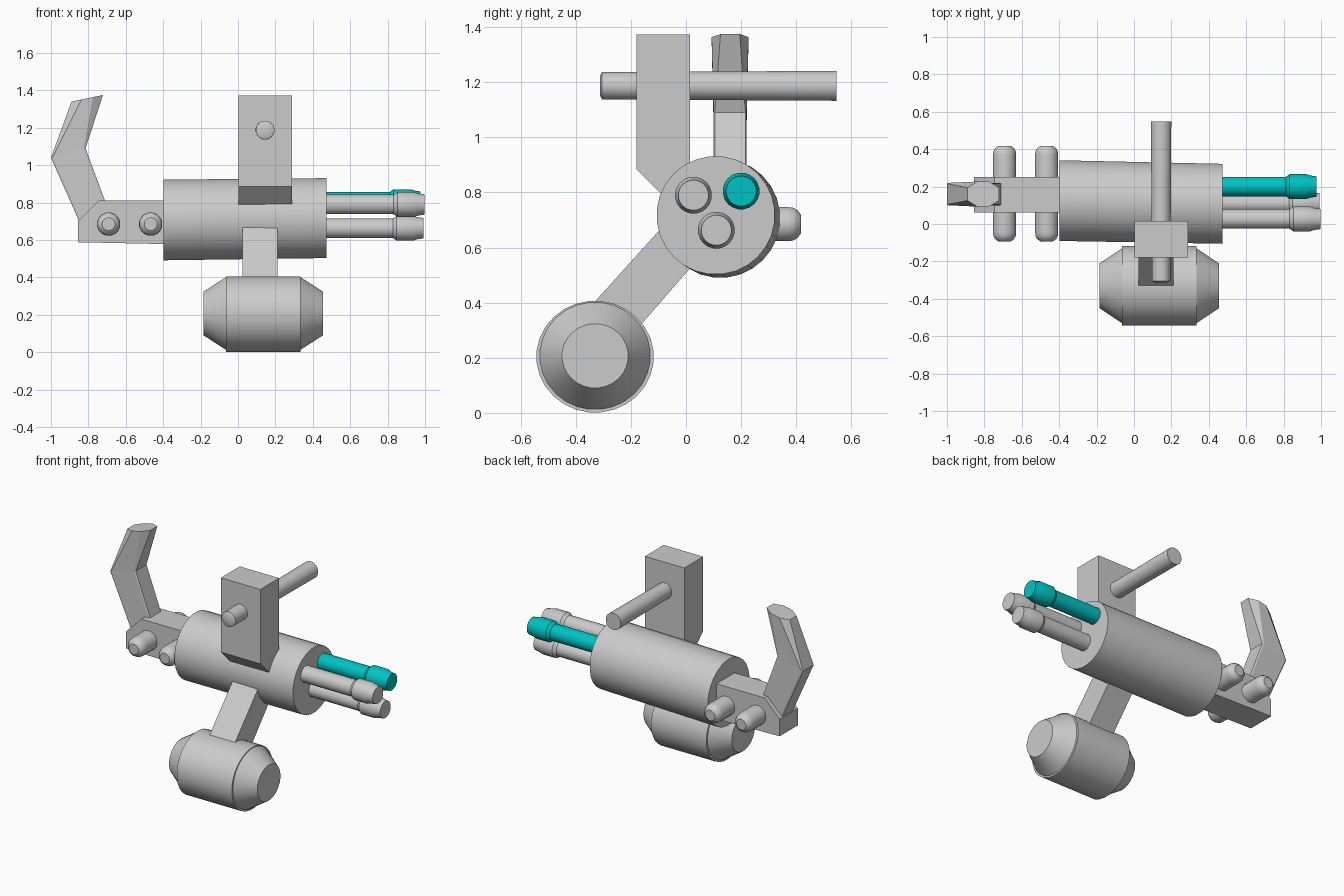
import bpy, bmesh
from math import cos, sin, pi, radians

if "Cube" in bpy.data.objects:
    bpy.data.objects.remove(bpy.data.objects["Cube"])


def finish(name, bm, smooth=False):
    bmesh.ops.recalc_face_normals(bm, faces=bm.faces)
    me = bpy.data.meshes.new(name)
    bm.to_mesh(me)
    bm.free()
    if smooth:
        me.shade_smooth()
        me.set_sharp_from_angle(angle=radians(30))
    ob = bpy.data.objects.new(name, me)
    bpy.context.collection.objects.link(ob)
    return ob


def loft(name, rings, smooth=False):
    """Skin a list of equal-length point rings and cap both ends."""
    bm = bmesh.new()
    rows = [[bm.verts.new(p) for p in ring] for ring in rings]
    n = len(rows[0])
    for a, b in zip(rows, rows[1:]):
        for i in range(n):
            j = (i + 1) % n
            bm.faces.new((a[i], a[j], b[j], b[i]))
    bm.faces.new(rows[0])
    bm.faces.new(rows[-1])
    return finish(name, bm, smooth)


def lathe(name, profile, start, end=None, axis='X', n=24, wide=1.0):
    """Turn (position, radius) steps about an axis; centre slides start -> end."""
    end = end or start
    t0, t1 = profile[0][0], profile[-1][0]
    rings = []
    for t, r in profile:
        f = (t - t0) / (t1 - t0)
        u, v = (s + (e - s) * f for s, e in zip(start, end))
        ring = []
        for i in range(n):
            a = 2 * pi * (i + 0.5) / n
            p, q = u + wide * r * cos(a), v + r * sin(a)
            ring.append((t, p, q) if axis == 'X' else (p, t, q))
        rings.append(ring)
    return loft(name, rings, True)


def prism(name, points, lo, hi, axis='X'):
    """Extrude a 2D outline between lo and hi along X (y,z) or Y (x,z)."""
    put = (lambda p, d: (d, *p)) if axis == 'X' else (lambda p, d: (p[0], d, p[1]))
    return loft(name, [[put(p, d) for p in points] for d in (lo, hi)])


# main housing, very slightly skewed
lathe("main_housing", [(-0.397, 0.217), (0.473, 0.215)],
      (0.125, 0.707), (0.108, 0.717), n=28)

# three barrels with flared muzzles; one is teal
teal = bpy.data.materials.new("teal")
teal.diffuse_color = (0.0, 0.55, 0.55, 1)
teal.use_nodes = True
teal.node_tree.nodes["Principled BSDF"].inputs["Base Color"].default_value = teal.diffuse_color
for name, y, z, tip in (("barrel_left", 0.027, 0.79, 0.997),
                        ("barrel_lower", 0.11, 0.663, 0.993),
                        ("barrel_teal", 0.2, 0.805, 0.977)):
    ob = lathe(name, [(0.45, 0.053), (tip - 0.165, 0.053), (tip - 0.145, 0.067),
                      (tip - 0.055, 0.067), (tip - 0.035, 0.060), (tip, 0.055)],
               (y, z), n=20)
    if name == "barrel_teal":
        ob.data.materials.append(teal)

# rear block with sloped back corner
prism("rear_block", [(-0.855, 0.588), (-0.385, 0.578), (-0.385, 0.81),
                     (-0.745, 0.81), (-0.855, 0.70)], 0.062, 0.25, 'Y')

# round-ended cross pegs through the rear block
for i, x in enumerate((-0.692, -0.467)):
    r, lo, hi = 0.063, -0.093, 0.417
    dome = [(0.0, 0.55), (0.25, 0.82), (0.6, 0.97), (1.0, 1.0)]
    prof = [(lo + d * 0.05, r * s) for d, s in dome]
    prof += [(hi - d * 0.05, r * s) for d, s in reversed(dome)]
    lathe(f"cross_peg_{i + 1}", prof, (x, 0.162), axis='Y', n=16)
    bpy.context.collection.objects[f"cross_peg_{i + 1}"].location.z = 0.685 - 0.162 - 0.523 + 0.523


# bent rear grip: squarish at the elbow, faceted at the top
def grip_ring(back, front, half, cut):
    def at(f, y):
        return (back[0] + (front[0] - back[0]) * f, 0.16 + y,
                back[1] + (front[1] - back[1]) * f)
    w = half * (1 - 1.5 * cut)
    return [at(0, -w), at(cut, -half), at(1 - cut, -half), at(1, -w),
            at(1, w), at(1 - cut, half), at(cut, half), at(0, w)]


loft("rear_grip", [grip_ring((-0.845, 0.69), (-0.70, 0.78), 0.06, 0.05),
                   grip_ring((-1.0, 1.04), (-0.815, 1.09), 0.06, 0.05),
                   grip_ring((-0.89, 1.34), (-0.722, 1.375), 0.067, 0.32)])

# upright sight box with angled lower edge
prism("sight_box", [(-0.18, 1.373), (0.015, 1.373), (0.015, 0.75),
                    (-0.045, 0.75), (-0.18, 0.885)], 0.002, 0.288)

# horizontal handle rod through the sight box
lathe("handle_rod", [(-0.312, 0.036), (-0.305, 0.05), (0.547, 0.055)],
      (0.145, 1.187), axis='Y', n=20)

# slanted strut to the drum
prism("drum_strut", [(-0.40, 0.327), (-0.085, 0.676), (0.06, 0.577),
                     (-0.235, 0.238)], 0.025, 0.21)

# ammunition drum and its tapered ends
lathe("drum", [(-0.065, 0.203), (0.335, 0.203)], (-0.33, 0.204), n=28, wide=1.05)
lathe("drum_tapers", [(-0.185, 0.117), (-0.065, 0.195), (0.335, 0.195), (0.455, 0.117)],
      (-0.33, 0.207), n=28, wide=1.03)
